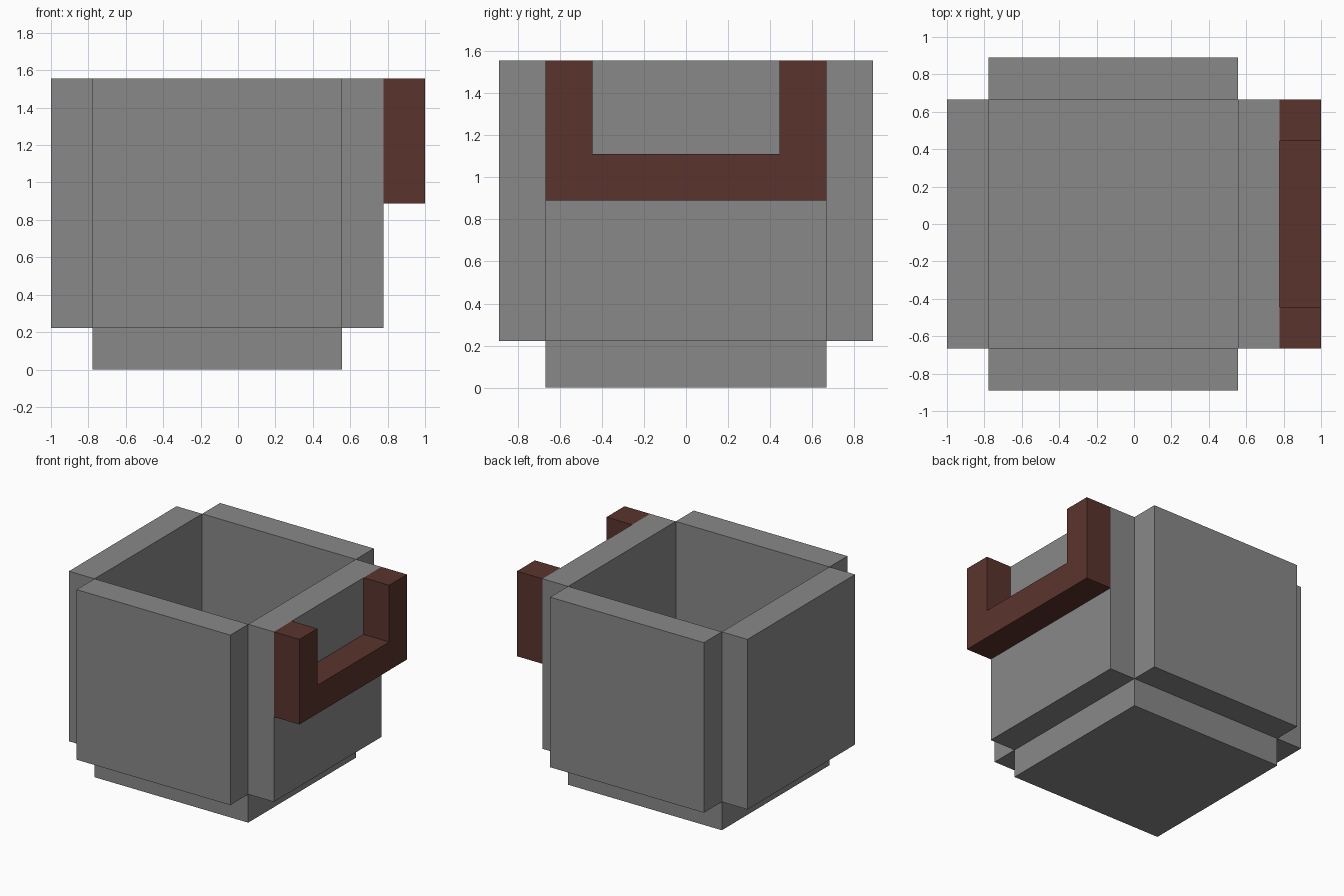
import bpy
import bmesh

if "Cube" in bpy.data.objects:
    bpy.data.objects.remove(bpy.data.objects["Cube"])

U = 2 / 9          # one building unit
CX = -0.5 * U      # centre of the pot along x


def material(name, color):
    m = bpy.data.materials.new(name)
    m.diffuse_color = (*color, 1)
    m.use_nodes = True
    m.node_tree.nodes["Principled BSDF"].inputs["Base Color"].default_value = m.diffuse_color
    return m


stone = material("stone_grey", (0.25, 0.25, 0.25))
wood = material("dark_brown", (0.102, 0.034, 0.026))


def prism(name, profile, axis, lo, hi, mat):
    """Extrude a closed 2D profile along x (axis 0) or z (axis 2)."""
    bm = bmesh.new()
    place = (lambda a, b: (lo, a, b)) if axis == 0 else (lambda a, b: (a, b, lo))
    face = bm.faces.new([bm.verts.new(place(a, b)) for a, b in profile])
    ext = bmesh.ops.extrude_face_region(bm, geom=[face])
    for v in ext["geom"]:
        if isinstance(v, bmesh.types.BMVert):
            v.co[axis] = hi
    bmesh.ops.recalc_face_normals(bm, faces=bm.faces)
    mesh = bpy.data.meshes.new(name)
    bm.to_mesh(mesh)
    bm.free()
    mesh.materials.append(mat)
    obj = bpy.data.objects.new(name, mesh)
    bpy.context.collection.objects.link(obj)
    return obj


def box(name, cx, cy, sx, sy, z0, z1, mat):
    x, y = sx / 2, sy / 2
    corners = [(cx - x, cy - y), (cx + x, cy - y), (cx + x, cy + y), (cx - x, cy + y)]
    return prism(name, corners, 2, z0, z1, mat)


# Base slab, which is also the inner floor
box("base", CX, 0, 6 * U, 6 * U, 0, U, stone)

# Four walls set just outside the base
for s, side, end in ((-1, "left", "front"), (1, "right", "back")):
    box(side + "_wall", CX + s * 3.5 * U, 0, U, 6 * U, U, 7 * U, stone)
    box(end + "_wall", CX, s * 3.5 * U, 6 * U, U, U, 7 * U, stone)

# U-shaped handle on the right wall
u_shape = [(-3, 4), (3, 4), (3, 7), (2, 7), (2, 5), (-2, 5), (-2, 7), (-3, 7)]
prism("handle", [(a * U, b * U) for a, b in u_shape], 0, 3.5 * U, 4.5 * U, wood)
